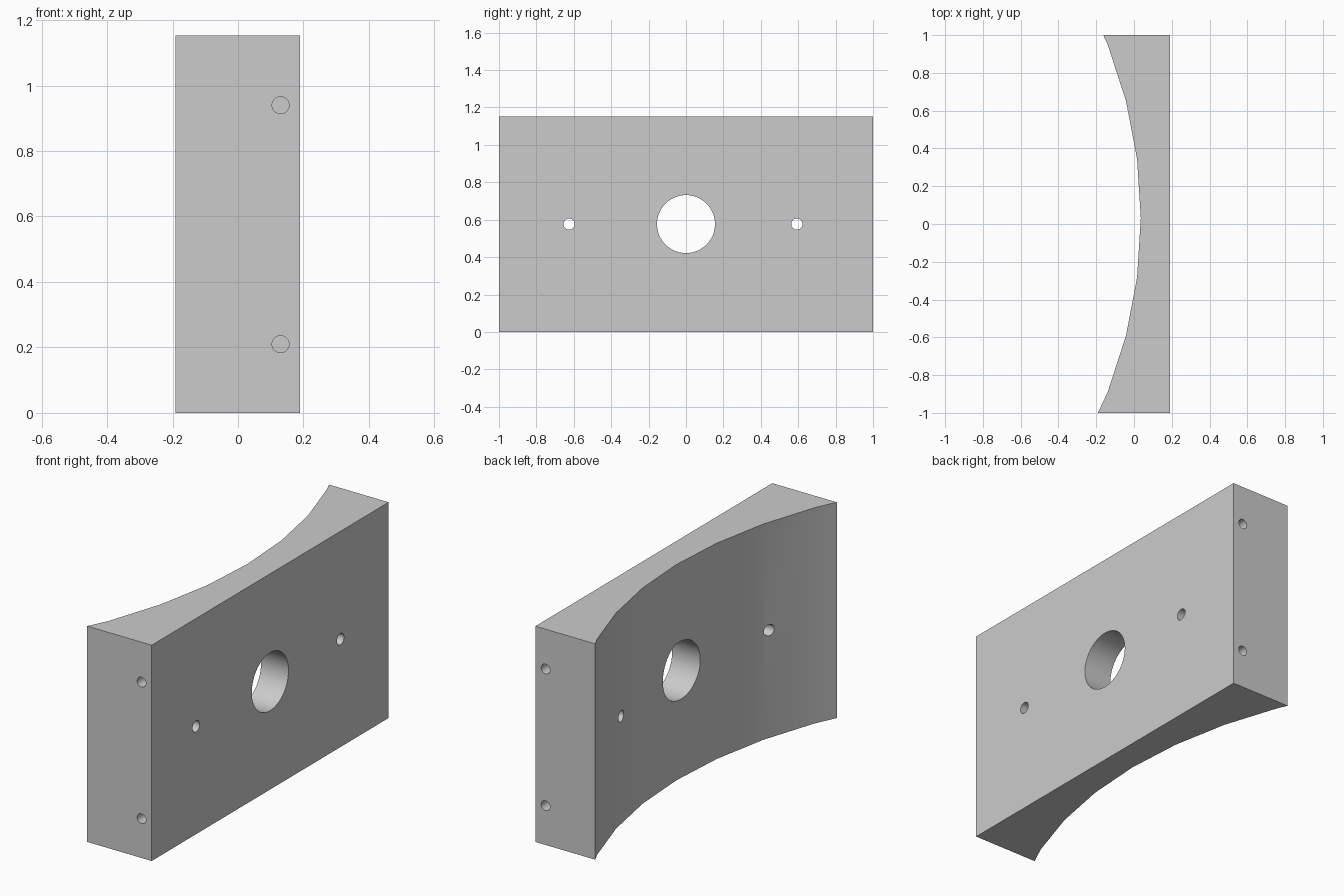
import bpy, bmesh
from math import sin, cos, radians, pi
from mathutils import Matrix, Vector

cube = bpy.data.objects.get("Cube")
if cube:
    bpy.data.objects.remove(cube, do_unlink=True)

HEIGHT = 1.153
FLAT_X = 0.19
RADIUS, APEX_X, APEX_Y, STEP = 2.5, 0.036, 0.03, radians(7.2)

grey = bpy.data.materials.new("plain grey")
grey.use_nodes = True
colour = (0.6, 0.6, 0.6, 1)
grey.diffuse_color = colour
grey.node_tree.nodes["Principled BSDF"].inputs["Base Color"].default_value = colour


def make_object(name, bm):
    bmesh.ops.recalc_face_normals(bm, faces=bm.faces)
    mesh = bpy.data.meshes.new(name)
    bm.to_mesh(mesh)
    bm.free()
    mesh.materials.append(grey)
    obj = bpy.data.objects.new(name, mesh)
    bpy.context.collection.objects.link(obj)
    return obj


def arc_point(i):
    a = i * STEP
    return Vector((APEX_X - RADIUS * (1 - cos(a)), APEX_Y + RADIUS * sin(a)))


def clip(p, q, y):
    return p.lerp(q, (y - p.y) / (q.y - p.y))


# Block: straight back face, faceted concave arc on the other side
arc = [clip(arc_point(-4), arc_point(-3), -1)]
arc += [arc_point(i) for i in range(-3, 4)]
arc.append(clip(arc_point(3), arc_point(4), 1))
outline = [Vector((FLAT_X, 1)), Vector((FLAT_X, -1))] + arc

bm = bmesh.new()
base = bm.faces.new([bm.verts.new((p.x, p.y, 0)) for p in outline])
top = bmesh.ops.extrude_face_region(bm, geom=[base])["geom"]
bmesh.ops.translate(bm, vec=(0, 0, HEIGHT),
                    verts=[v for v in top if isinstance(v, bmesh.types.BMVert)])
block = make_object("curved_mounting_block", bm)

# Hole cutters
holes = bmesh.new()


def add_hole(centre, radius, length, axis, sides=32):
    turn = Matrix.Rotation(pi / 2, 4, "Y" if axis == "x" else "X")
    bmesh.ops.create_cone(holes, cap_ends=True, segments=sides, radius1=radius,
                          radius2=radius, depth=length,
                          matrix=Matrix.Translation(centre) @ turn)


middle = HEIGHT / 2
add_hole((0, 0, middle), 0.155, 1, "x", 64)
for y in (-0.625, 0.593):
    add_hole((0, y, middle), 0.03, 1, "x")

# Blind screw holes in both ends
DEPTH = 0.25
for end in (-1, 1):
    for z in (0.21, 0.94):
        add_hole((0.13, end, z), 0.026, 2 * DEPTH, "y")

cutter = make_object("hole_cutter", holes)
cutter.hide_render = True

cut = block.modifiers.new("holes", "BOOLEAN")
cut.operation = "DIFFERENCE"
cut.solver = "EXACT"
cut.object = cutter

bpy.ops.object.select_all(action="DESELECT")
bpy.context.view_layer.objects.active = block
block.select_set(True)
bpy.ops.object.modifier_apply(modifier=cut.name)
bpy.data.objects.remove(cutter, do_unlink=True)
bpy.ops.object.shade_smooth_by_angle(angle=radians(30))
